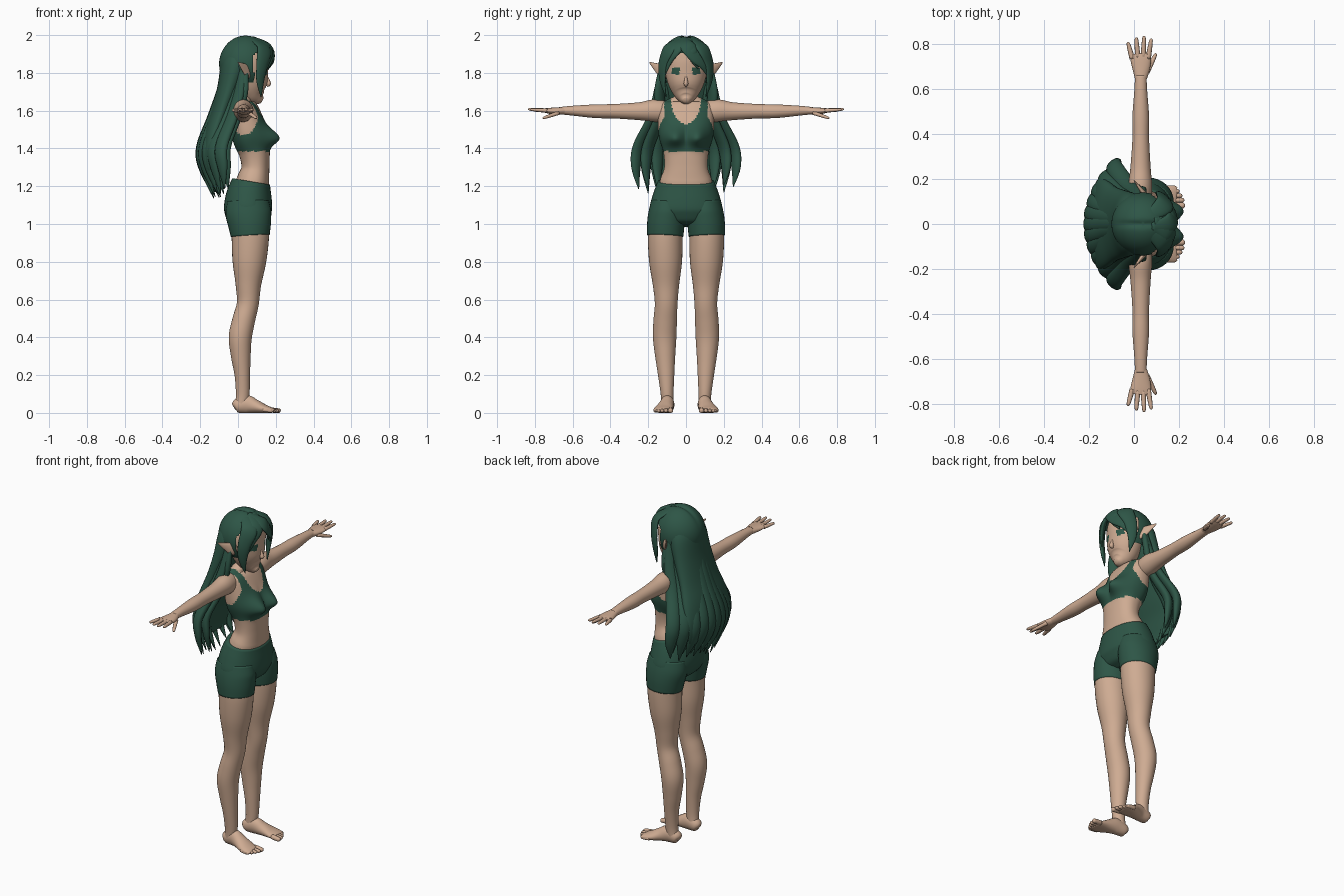
import bpy, bmesh, math, random
from mathutils import Vector

random.seed(4)


def material(name, rgb):
    m = bpy.data.materials.new(name)
    m.diffuse_color = (*rgb, 1)
    return m


SKIN = material("skin", (0.62, 0.41, 0.29))
GREEN = material("dark_green", (0.027, 0.092, 0.062))
HEAD_CENTRE = Vector((0.04, 0, 1.83))


def resample(keys, n):
    """Smooth curve through key sections (x, y, z, half width, half thickness)."""
    out = []
    k = [keys[0]] + list(keys) + [keys[-1]]
    for i in range(1, len(k) - 2):
        for j in range(n):
            t = j / n
            out.append([0.5 * (2 * b + (c - a) * t + (2 * a - 5 * b + 4 * c - d) * t * t
                               + (3 * b - a - 3 * c + d) * t ** 3)
                        for a, b, c, d in zip(k[i - 1], k[i], k[i + 1], k[i + 2])])
    out.append(list(keys[-1]))
    return out


def tube(bm, keys, normal=None, n=5, segs=16, power=2.0, side=1):
    """Loft rounded sections along a path; normal None points away from the head."""
    path = resample([(k[0], k[1] * side, *k[2:]) for k in keys], n)
    pts = [Vector(p[:3]) for p in path]
    rings = []
    for i, p in enumerate(path):
        along = (pts[min(i + 1, len(pts) - 1)] - pts[max(i - 1, 0)]).normalized()
        if normal is None:
            up = pts[i] - HEAD_CENTRE
        else:
            up = Vector((normal[0], normal[1] * side, normal[2]))
        across = up.cross(along).normalized()
        up = along.cross(across)
        w, t = max(p[3], 0.001), max(p[4], 0.001)
        ring = []
        for j in range(segs):
            a = math.tau * j / segs
            c, s = math.cos(a), math.sin(a)
            c = math.copysign(abs(c) ** (2 / power), c)
            s = math.copysign(abs(s) ** (2 / power), s)
            ring.append(bm.verts.new(pts[i] + across * (w * c) + up * (t * s)))
        rings.append(ring)
    for a, b in zip(rings, rings[1:]):
        for j in range(segs):
            bm.faces.new((a[j], a[(j + 1) % segs], b[(j + 1) % segs], b[j]))
    bm.faces.new(rings[0])
    bm.faces.new(rings[-1])


def finish(name, bm, mats, rule=None, recalc=True):
    if recalc:
        bmesh.ops.recalc_face_normals(bm, faces=bm.faces[:])
    for f in bm.faces:
        f.smooth = True
        if rule:
            f.material_index = int(rule(f.calc_center_median()))
    me = bpy.data.meshes.new(name)
    bm.to_mesh(me)
    bm.free()
    for m in mats:
        me.materials.append(m)
    ob = bpy.data.objects.new(name, me)
    bpy.context.collection.objects.link(ob)
    return ob


def part(name, mats, tubes, mirror=False, deform=None, rule=None, **opts):
    """One object made of several tubes, each (keys, normal)."""
    bm = bmesh.new()
    for side in ((1, -1) if mirror else (1,)):
        for keys, normal in tubes:
            tube(bm, keys, normal, side=side, **opts)
    if deform:
        for v in bm.verts:
            deform(v.co)
    return finish(name, bm, mats, rule)


X, Z = (1, 0, 0), (0, 0, 1)


# Torso with the cropped top coloured on its faces
def bust(co):
    front = min(max((co.x - 0.05) / 0.05, 0), 1)
    dz = (co.z - 1.455) / (0.058 if co.z > 1.455 else 0.042)
    dy = (abs(co.y) - 0.062) / 0.055
    co.x += 0.07 * front * math.exp(-dz * dz - dy * dy)


def is_top(c):
    if c.z < 1.385 or c.z > 1.665:
        return False
    low = 1.53 if c.x > 0.03 else 1.57
    scoop = (c.y / 0.08) ** 2 + ((c.z - 1.67) / (1.67 - low)) ** 2 < 1
    armhole = abs(c.y) > 0.115 and ((c.x - 0.03) / 0.075) ** 2 + ((c.z - 1.58) / 0.11) ** 2 < 1
    return not scoop and not armhole


part("torso", [SKIN, GREEN], [([
    (0.070, 0, 1.19, 0.145, 0.093), (0.082, 0, 1.24, 0.135, 0.085),
    (0.092, 0, 1.30, 0.115, 0.074), (0.086, 0, 1.38, 0.120, 0.082),
    (0.063, 0, 1.46, 0.143, 0.092), (0.050, 0, 1.54, 0.148, 0.088),
    (0.040, 0, 1.61, 0.145, 0.068), (0.032, 0, 1.645, 0.120, 0.045),
    (0.036, 0, 1.665, 0.08, 0.036), (0.04, 0, 1.68, 0.045, 0.03)], X)],
    n=9, segs=112, power=2.25, deform=bust, rule=is_top)
part("neck", [SKIN], [([(0.035, 0, 1.6, 0.06, 0.05), (0.04, 0, 1.67, 0.047, 0.045),
                        (0.055, 0, 1.75, 0.046, 0.046)], X)], segs=24)

# Shorts
part("shorts_hips", [GREEN], [([
    (0.070, 0, 1.225, 0.150, 0.101), (0.058, 0, 1.15, 0.177, 0.121),
    (0.053, 0, 1.07, 0.192, 0.126), (0.058, 0, 1.01, 0.150, 0.098),
    (0.06, 0, 0.99, 0.07, 0.05)], X)], segs=48, power=2.2)
part("shorts_legs", [GREEN], [([
    (0.053, 0.098, 1.12, 0.085, 0.110), (0.055, 0.102, 1.06, 0.096, 0.121),
    (0.061, 0.107, 1.0, 0.099, 0.114), (0.065, 0.110, 0.937, 0.096, 0.103)], X)],
    mirror=True, segs=32)

# Legs
part("legs", [SKIN], [([
    (0.06, 0.107, 1.02, 0.090, 0.100), (0.065, 0.110, 0.93, 0.092, 0.099),
    (0.060, 0.108, 0.80, 0.087, 0.089), (0.055, 0.106, 0.68, 0.070, 0.068),
    (0.052, 0.105, 0.58, 0.060, 0.058), (0.030, 0.110, 0.49, 0.062, 0.060),
    (0.012, 0.113, 0.40, 0.062, 0.061), (0.015, 0.110, 0.30, 0.053, 0.052),
    (0.023, 0.105, 0.20, 0.043, 0.041), (0.025, 0.100, 0.10, 0.034, 0.036),
    (0.018, 0.097, 0.04, 0.033, 0.034)], X)], mirror=True, segs=32)


# Feet and toes, with flat soles
def sole(co):
    co.z = max(co.z, 0)


toes = [(0.082, 0.226, 0.014), (0.106, 0.223, 0.011), (0.126, 0.214, 0.0105),
        (0.145, 0.202, 0.010), (0.162, 0.187, 0.010)]
part("feet", [SKIN], [([
    (-0.022, 0.095, 0.03, 0.015, 0.015), (-0.008, 0.095, 0.036, 0.032, 0.036),
    (0.045, 0.098, 0.046, 0.036, 0.048), (0.09, 0.106, 0.035, 0.042, 0.037),
    (0.14, 0.118, 0.021, 0.051, 0.024), (0.18, 0.121, 0.014, 0.050, 0.014),
    (0.19, 0.121, 0.013, 0.04, 0.008)], Z)], mirror=True, segs=24, deform=sole)
part("toes", [SKIN], [([
    (tip - 0.055, y, 0.016, r, r), (tip - 0.02, y, 0.012, r, r),
    (tip - 0.006, y, 0.011, r * 0.9, r * 0.85), (tip, y, 0.010, r * 0.4, r * 0.4)], Z)
    for y, tip, r in toes], mirror=True, segs=10, n=3, deform=sole)

# Arms, hands and fingers
part("arms", [SKIN], [([
    (0.030, 0.09, 1.59, 0.045, 0.052), (0.028, 0.165, 1.60, 0.053, 0.059),
    (0.029, 0.25, 1.597, 0.045, 0.047), (0.030, 0.38, 1.597, 0.037, 0.038),
    (0.030, 0.48, 1.597, 0.037, 0.036), (0.030, 0.60, 1.600, 0.028, 0.026),
    (0.030, 0.66, 1.600, 0.026, 0.020)], Z)], mirror=True, segs=28)
part("hands", [SKIN], [([
    (0.030, 0.64, 1.600, 0.025, 0.020), (0.032, 0.69, 1.598, 0.039, 0.019),
    (0.030, 0.735, 1.600, 0.046, 0.014), (0.028, 0.758, 1.602, 0.040, 0.009)], Z)],
    mirror=True, segs=24)
fingers = [((-0.008, 0.735, 1.600), (-0.027, 0.808, 1.602)),
           ((0.017, 0.74, 1.602), (0.010, 0.829, 1.606)),
           ((0.041, 0.74, 1.602), (0.045, 0.836, 1.608)),
           ((0.063, 0.735, 1.600), (0.077, 0.824, 1.606)),
           ((0.058, 0.675, 1.588), (0.098, 0.758, 1.560))]
tubes = []
for a, b in fingers:
    a, b = Vector(a), Vector(b)
    tubes.append(([(*a.lerp(b, t), r, r * 0.9) for t, r in
                   ((0, 0.012), (0.5, 0.0105), (0.9, 0.008), (1, 0.003))], Z))
part("fingers", [SKIN], tubes, mirror=True, segs=10, n=3)

# Head with coloured eyes, nose and pointed ears
part("head", [SKIN, GREEN], [([
    (0.130, 0, 1.655, 0.018, 0.014), (0.112, 0, 1.665, 0.038, 0.038),
    (0.090, 0, 1.69, 0.066, 0.066), (0.074, 0, 1.73, 0.090, 0.085),
    (0.063, 0, 1.79, 0.108, 0.096), (0.055, 0, 1.86, 0.115, 0.104),
    (0.050, 0, 1.92, 0.098, 0.096), (0.045, 0, 1.97, 0.045, 0.045)], X)],
    n=10, segs=112,
    rule=lambda c: c.x > 0.08 and abs(abs(c.y) - 0.054) < 0.021 and abs(c.z - 1.81) < 0.018)
part("nose", [SKIN], [([(0.152, 0, 1.785, 0.005, 0.005), (0.158, 0, 1.76, 0.009, 0.010),
                        (0.160, 0, 1.742, 0.012, 0.014), (0.152, 0, 1.73, 0.006, 0.006)], X)])
part("ears", [SKIN], [([
    (0.068, 0.095, 1.795, 0.022, 0.014), (0.055, 0.122, 1.806, 0.035, 0.012),
    (0.032, 0.152, 1.827, 0.024, 0.009), (0.012, 0.178, 1.845, 0.011, 0.005),
    (0.0, 0.193, 1.856, 0.002, 0.002)], (1, 0.6, 0))], mirror=True)

# Hair cap, open at the face and parted along the crown
bm = bmesh.new()
bmesh.ops.create_uvsphere(bm, u_segments=64, v_segments=40, radius=1)
for v in bm.verts:
    c = v.co
    part_line = 0.01 * math.exp(-(c.y / 0.1) ** 2) * max(c.z, 0)
    v.co = Vector((0.04 + 0.14 * c.x, 0.14 * c.y, 1.848 + 0.152 * c.z - part_line))
face_side = [f for f in bm.faces if f.calc_center_median().z < 1.75
             or (f.calc_center_median().x > 0.085 and f.calc_center_median().z < 1.91)]
bmesh.ops.delete(bm, geom=face_side, context='FACES')
finish("hair_cap", bm, [GREEN], recalc=False)

# Side locks and swept fringe
part("side_locks", [GREEN], [([
    (0.06, 0.03, 1.985, 0.02, 0.008), (0.135, 0.085, 1.935, 0.045, 0.013),
    (0.128, 0.122, 1.85, 0.036, 0.013), (0.118, 0.124, 1.76, 0.024, 0.011),
    (0.122, 0.105, 1.672, 0.002, 0.002)], None)], mirror=True)
part("fringe", [GREEN], [
    ([(0.08, -0.015, 1.985, 0.02, 0.008), (0.160, 0.005, 1.945, 0.042, 0.013),
      (0.168, 0.050, 1.89, 0.042, 0.013), (0.150, 0.095, 1.84, 0.028, 0.011),
      (0.132, 0.115, 1.78, 0.003, 0.003)], None),
    ([(0.09, 0.01, 1.983, 0.02, 0.008), (0.168, 0.025, 1.925, 0.034, 0.012),
      (0.170, 0.045, 1.87, 0.024, 0.010), (0.158, 0.065, 1.82, 0.002, 0.002)], None),
    ([(0.08, -0.01, 1.985, 0.02, 0.008), (0.153, -0.045, 1.94, 0.040, 0.013),
      (0.150, -0.092, 1.87, 0.030, 0.012), (0.135, -0.115, 1.78, 0.003, 0.003)], None)])

# Long back hair: an inner sheet covered by a fan of tapered locks
part("back_hair_sheet", [GREEN], [([
    (0.0, 0, 1.94, 0.09, 0.06), (-0.01, 0, 1.85, 0.135, 0.08),
    (-0.045, 0, 1.72, 0.150, 0.065), (-0.085, 0, 1.60, 0.165, 0.055),
    (-0.125, 0, 1.48, 0.195, 0.055), (-0.150, 0, 1.38, 0.205, 0.045),
    (-0.150, 0, 1.29, 0.185, 0.030), (-0.130, 0, 1.23, 0.14, 0.006)], X)], segs=40)
locks = []
for layer, count in ((0, 11), (1, 8)):
    for i in range(count):
        a = -1 + 2 * i / (count - 1)
        q = a * a
        tip = 1.145 + 0.045 * q + random.uniform(-0.015, 0.025)
        d = 0.03 * layer * (1 - 0.4 * q)
        y = 1 - 0.2 * layer
        locks.append(([
            (-0.055 + 0.08 * q, 0.105 * a, 1.88, 0.025, 0.015),
            (-0.090 + 0.10 * q + d, 0.140 * a, 1.72, 0.033, 0.020),
            (-0.140 + 0.11 * q + d, 0.175 * a * y, 1.57, 0.037, 0.022),
            (-0.198 + 0.11 * q + d, 0.250 * a * y, 1.41, 0.040, 0.024),
            (-0.192 + 0.11 * q + d, 0.265 * a * y, 1.30, 0.031, 0.019),
            (-0.130 + 0.06 * q + d, 0.250 * a * y, tip, 0.002, 0.002)], (-1, 1.1 * a, 0)))
part("back_hair_locks", [GREEN], locks, segs=14)
